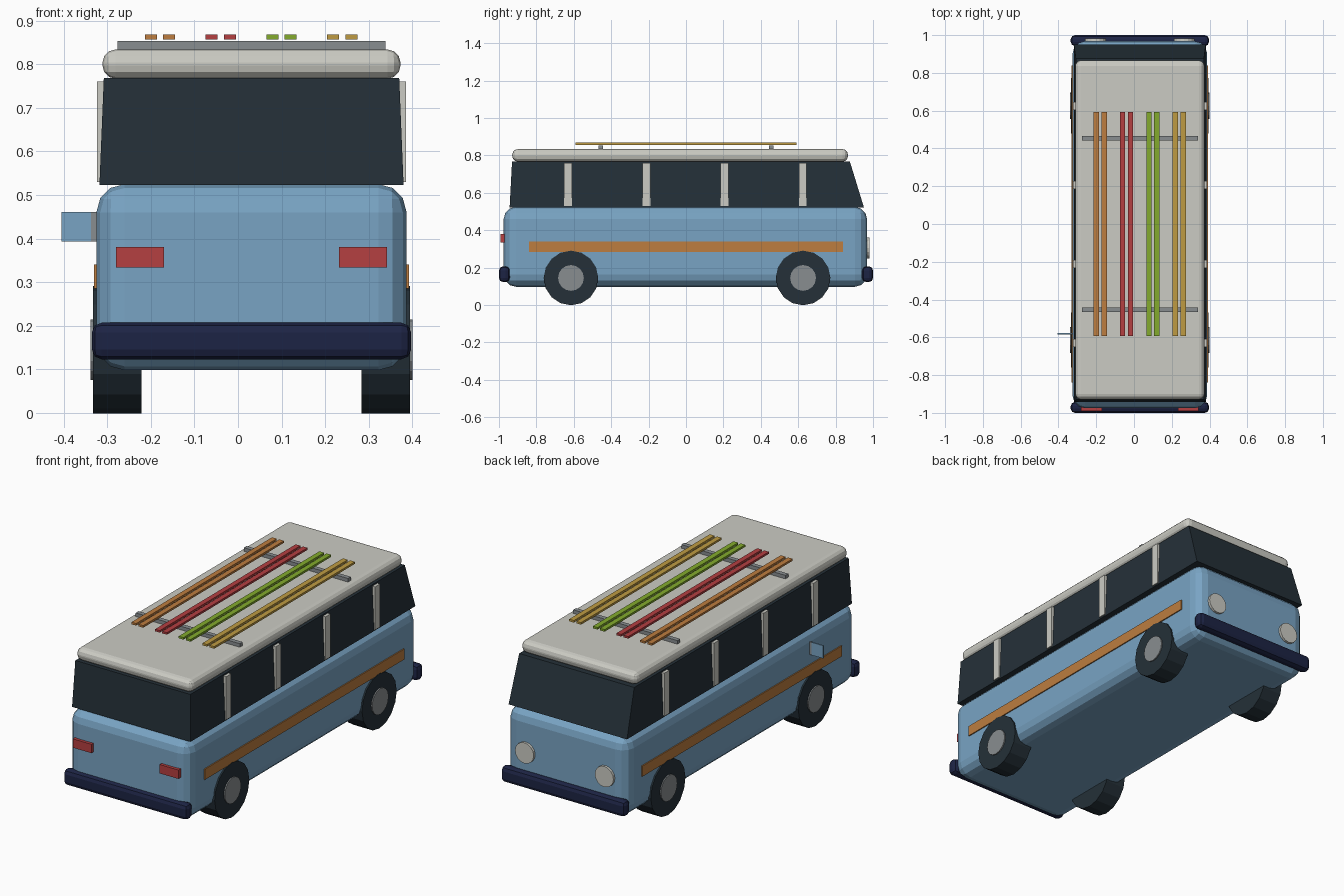
import bpy, bmesh, math
from mathutils import Matrix, Vector

if "Cube" in bpy.data.objects:
    bpy.data.objects.remove(bpy.data.objects["Cube"])

CX = 0.031  # centre line of the van


def mat(name, rgb):
    m = bpy.data.materials.new(name)
    m.diffuse_color = (*rgb, 1)
    m.use_nodes = True
    m.node_tree.nodes["Principled BSDF"].inputs["Base Color"].default_value = m.diffuse_color
    return m


BLUE = mat("sky blue", (0.19, 0.37, 0.55))
WHITE = mat("off white", (0.60, 0.60, 0.55))
DARK = mat("dark glass and rubber", (0.018, 0.030, 0.040))
NAVY = mat("navy", (0.012, 0.017, 0.058))
ORANGE = mat("orange", (0.51, 0.205, 0.05))
RED = mat("red", (0.46, 0.05, 0.053))
GREEN = mat("green", (0.23, 0.41, 0.026))
YELLOW = mat("yellow", (0.52, 0.33, 0.055))
GREY = mat("grey", (0.25, 0.27, 0.28))


def finish(bm, name, material):
    bmesh.ops.recalc_face_normals(bm, faces=bm.faces)
    me = bpy.data.meshes.new(name)
    bm.to_mesh(me)
    bm.free()
    me.materials.append(material)
    ob = bpy.data.objects.new(name, me)
    bpy.context.collection.objects.link(ob)
    return ob


def box(name, x, y, z, material, bevel=0, segments=3):
    """Box from (min, max) ranges, with optional rounded edges."""
    bm = bmesh.new()
    bmesh.ops.create_cube(bm, size=1)
    for v in bm.verts:
        v.co = Vector([r[0] if c < 0 else r[1] for c, r in zip(v.co, (x, y, z))])
    if bevel:
        bmesh.ops.bevel(bm, geom=bm.edges[:], offset=bevel, segments=segments,
                        profile=0.5, affect='EDGES')
    return finish(bm, name, material)


def disc(name, centre, radius, depth, axis, sides, material):
    """Cylinder lying along the x or y axis."""
    bm = bmesh.new()
    bmesh.ops.create_cone(bm, cap_ends=True, segments=sides, radius1=radius,
                          radius2=radius, depth=depth)
    rot = Matrix.Rotation(math.pi / 2, 4, 'Y' if axis == 'x' else 'X')
    bmesh.ops.transform(bm, matrix=Matrix.Translation(centre) @ rot, verts=bm.verts)
    return finish(bm, name, material)


def side_x(side, inner, outer):
    return sorted((CX + side * inner, CX + side * outer))


# Lower body and roof
box("body", (CX - 0.356, CX + 0.356), (-0.975, 0.968), (0.098, 0.525), BLUE, 0.065)
box("roof", (CX - 0.342, CX + 0.342), (-0.929, 0.866), (0.767, 0.834), WHITE, 0.03)

# Tapered window band
glass = box("window_band", (-1, 1), (-1, 1), (0.523, 0.768), DARK)
for v in glass.data.vertices:
    top = v.co.z > 0.6
    v.co.x = CX + v.co.x * (0.339 if top else 0.349)
    v.co.y = (0.876 if top else 0.951) if v.co.y > 0 else (-0.93 if top else -0.943)

for side, label in ((-1, "left"), (1, "right")):
    # Window pillars and painted stripe
    for i in range(4):
        y = -0.63 + i * 0.418
        box(f"pillar_{label}_{i}", side_x(side, 0.335, 0.355),
            (y - 0.021, y + 0.021), (0.53, 0.76), WHITE)
    box(f"stripe_{label}", side_x(side, 0.354, 0.362), (-0.84, 0.84), (0.285, 0.341), ORANGE)
    # Wheels with hubs
    for y, end in ((-0.615, "front"), (0.626, "rear")):
        disc(f"tyre_{end}_{label}", (CX + side * 0.308, y, 0.145), 0.146, 0.112, 'x', 16, DARK)
        disc(f"hub_{end}_{label}", (CX + side * 0.351, y, 0.145), 0.069, 0.038, 'x', 16, GREY)
    # Lamps at both ends
    x = CX + side * 0.256
    box(f"red_lamp_{label}", (x - 0.055, x + 0.055), (-0.991, -0.96), (0.334, 0.381), RED)
    disc(f"round_lamp_{label}", (CX + side * 0.235, 0.968, 0.305), 0.055, 0.026, 'y', 16, WHITE)

# Bumpers
for y, end in (((-1.0, -0.942), "front"), ((0.942, 1.0), "rear")):
    box(f"bumper_{end}", (CX - 0.366, CX + 0.366), y, (0.123, 0.207), NAVY, 0.022, 2)

# Side mirror on its arm
box("mirror", (-0.405, -0.337), (-0.584, -0.577), (0.393, 0.461), BLUE)
box("mirror_arm", (-0.337, -0.315), (-0.584, -0.577), (0.393, 0.461), GREY)

# Roof rack
for y in (-0.455, 0.455):
    box("rack_bar", (CX - 0.307, CX + 0.307), (y - 0.012, y + 0.012), (0.828, 0.853), GREY)

# Pairs of skis
for i, colour in enumerate((ORANGE, RED, GREEN, YELLOW)):
    for dx in (-0.021, 0.021):
        x = -0.179 + i * 0.1395 + dx
        box(f"ski_{i}", (x - 0.0138, x + 0.0138), (-0.592, 0.592), (0.857, 0.868), colour)
